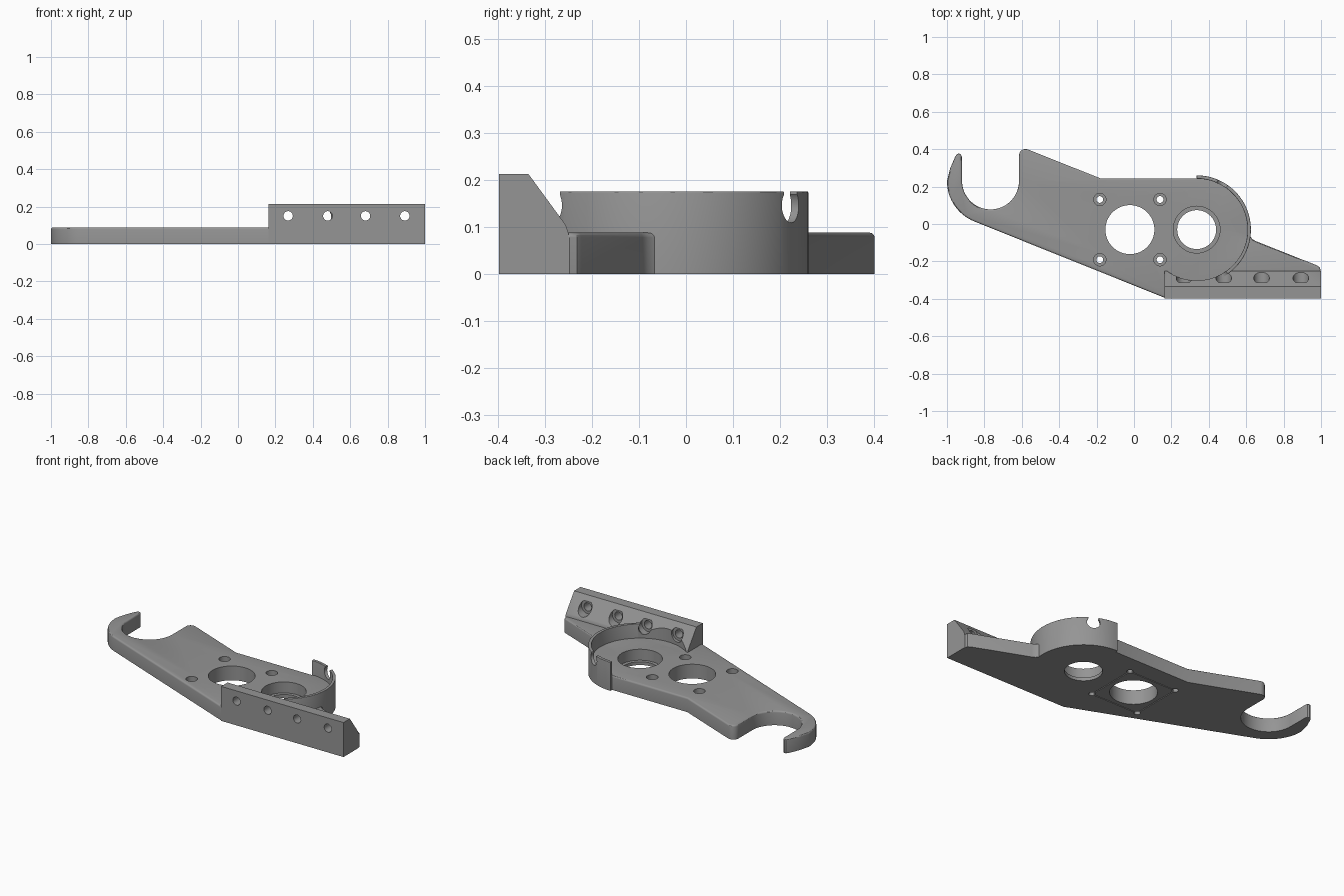
import bpy, bmesh, math
from mathutils import Matrix, Vector

if "Cube" in bpy.data.objects:
    bpy.data.objects.remove(bpy.data.objects["Cube"])

grey = bpy.data.materials.new("mid grey")
grey.diffuse_color = (0.30, 0.30, 0.30, 1)
grey.use_nodes = True
grey.node_tree.nodes["Principled BSDF"].inputs["Base Color"].default_value = grey.diffuse_color

T = 0.088                 # plate thickness
RC = (0.335, -0.03)       # centre of the round seat
HC = (-0.767, 0.23)       # centre of the hook mouth


def arc(c, r, a0, a1, n):
    return [(c[0] + r * math.cos(math.radians(a0 + (a1 - a0) * i / n)),
             c[1] + r * math.sin(math.radians(a0 + (a1 - a0) * i / n))) for i in range(n + 1)]


def add_object(name, bm):
    bmesh.ops.recalc_face_normals(bm, faces=bm.faces)
    me = bpy.data.meshes.new(name)
    bm.to_mesh(me)
    bm.free()
    me.materials.append(grey)
    ob = bpy.data.objects.new(name, me)
    bpy.context.collection.objects.link(ob)
    return ob


def extrude(name, pts, vec, bevel=0.0):
    """Extrude a closed 3D outline along vec, optionally rounding its far rim."""
    bm = bmesh.new()
    face = bm.faces.new([bm.verts.new(p) for p in pts])
    res = bmesh.ops.extrude_face_region(bm, geom=[face], use_keep_orig=True)
    top = [g for g in res["geom"] if isinstance(g, bmesh.types.BMVert)]
    bmesh.ops.translate(bm, verts=top, vec=Vector(vec))
    if bevel:
        rim = [e for e in bm.edges if e.verts[0] in top and e.verts[1] in top]
        bmesh.ops.bevel(bm, geom=rim, offset=bevel, segments=3, profile=0.5,
                        affect='EDGES', clamp_overlap=False)
    return add_object(name, bm)


def plan(pts, z=0.0):
    return [(x, y, z) for x, y in pts]


def cone(p, q, r1, r2, n=48):
    """Round cutter running from p to q."""
    p, q = Vector(p), Vector(q)
    bm = bmesh.new()
    rot = (q - p).to_track_quat('Z', 'Y').to_matrix().to_4x4()
    bmesh.ops.create_cone(bm, cap_ends=True, segments=n, radius1=r1, radius2=r2,
                          depth=(q - p).length, matrix=Matrix.Translation((p + q) / 2) @ rot)
    return add_object("cutter", bm)


def box(center, size, angle=0.0):
    bm = bmesh.new()
    bmesh.ops.create_cube(bm, size=1, matrix=Matrix.Translation(center)
                          @ Matrix.Rotation(angle, 4, 'Z') @ Matrix.Diagonal((*size, 1)))
    return add_object("cutter", bm)


def cut(ob, cutters):
    bpy.context.view_layer.objects.active = ob
    for c in cutters:
        m = ob.modifiers.new("cut", 'BOOLEAN')
        m.operation, m.solver, m.object = 'DIFFERENCE', 'EXACT', c
        bpy.ops.object.modifier_apply(modifier=m.name)
        bpy.data.objects.remove(c)


def smooth(ob):
    bpy.ops.object.select_all(action='DESELECT')
    ob.select_set(True)
    bpy.context.view_layer.objects.active = ob
    bpy.ops.object.shade_smooth_by_angle(angle=math.radians(30))


# Base plate with open hook, slanted edges and rounded seat end
outline = ([(-0.982, 0.30), (-0.955, 0.362), (-0.946, 0.374), (-0.936, 0.377),
            (-0.926, 0.372), (-0.92, 0.36)]
           + arc(HC, 0.152, 180, 360, 32)
           + arc((-0.580, 0.366), 0.035, 180, 70, 6)
           + [(-0.18, 0.244)]
           + arc(RC, 0.274, 90, 89, 1)
           + arc(RC, 0.281, 85, -5, 28)
           + [(0.622, -0.066), (0.633, -0.081), (0.652, -0.092),
              (0.98, -0.222), (0.993, -0.232), (0.998, -0.248),
              (0.99, -0.27), (0.99, -0.38), (0.18, -0.38), (0.163, -0.394)]
           + arc(HC, 0.233, 248, 180, 16))
plate = extrude("base_plate", plan(outline), (0, 0, T), bevel=0.01)

# Main bore and stepped seat bore
MC = (-0.022, -0.03)
cutters = [cone((*MC, -0.1), (*MC, 0.2), 0.131, 0.131, 64),
           cone((*RC, -0.1), (*RC, 0.2), 0.104, 0.104, 64),
           cone((*RC, 0.02), (*RC, 0.2), 0.125, 0.125, 64)]
# Four countersunk screw holes and the fine grooves joining them underneath
S = 0.161
for sx in (-1, 1):
    for sy in (-1, 1):
        x, y = MC[0] + S * sx, MC[1] + S * sy
        cutters += [cone((x, y, -0.1), (x, y, 0.2), 0.018, 0.018, 24),
                    cone((x, y, 0.05), (x, y, 0.2), 0.033, 0.033, 24)]
    cutters += [box((MC[0] + S * sx, MC[1], 0), (0.005, 2 * S, 0.03)),
                box((MC[0], MC[1] + S * sx, 0), (2 * S, 0.005, 0.03))]
cut(plate, cutters)
smooth(plate)

# Mounting rail with sloped back
section = [(-0.397, 0), (-0.397, 0.213), (-0.335, 0.213), (-0.256, 0.105),
           (-0.25, 0.088), (-0.25, 0)]
rail = extrude("mounting_rail", [(0.163, y, z) for y, z in section], (0.836, 0, 0))
# Seat clearance and four counterbored rail holes
cutters = [cone((*RC, T), (*RC, 0.4), 0.272, 0.272, 96)]
for x in (0.268, 0.48, 0.682, 0.892):
    cutters += [cone((x, -0.5, 0.15), (x, -0.1, 0.15), 0.025, 0.025, 32),
                cone((x, -0.314, 0.15), (x, -0.1, 0.15), 0.042, 0.042, 32)]
cut(rail, cutters)
smooth(rail)

# Thin curved wall around the seat
wall_pts = arc(RC, 0.29, 90, -62, 56) + arc(RC, 0.272, -62, 90, 56)
wall = extrude("seat_wall", plan(wall_pts), (0, 0, 0.176), bevel=0.003)
# Round-bottomed notches near both wall ends
cutters = []
for deg in (61, -61):
    a = math.radians(deg)
    d = Vector((math.cos(a), math.sin(a), 0))
    mid = Vector((*RC, 0.146)) + d * 0.281
    cutters += [cone(mid - d * 0.06, mid + d * 0.06, 0.037, 0.037, 32),
                box(mid + Vector((0, 0, 0.05)), (0.12, 0.058, 0.1), a)]
cut(wall, cutters)
smooth(wall)
